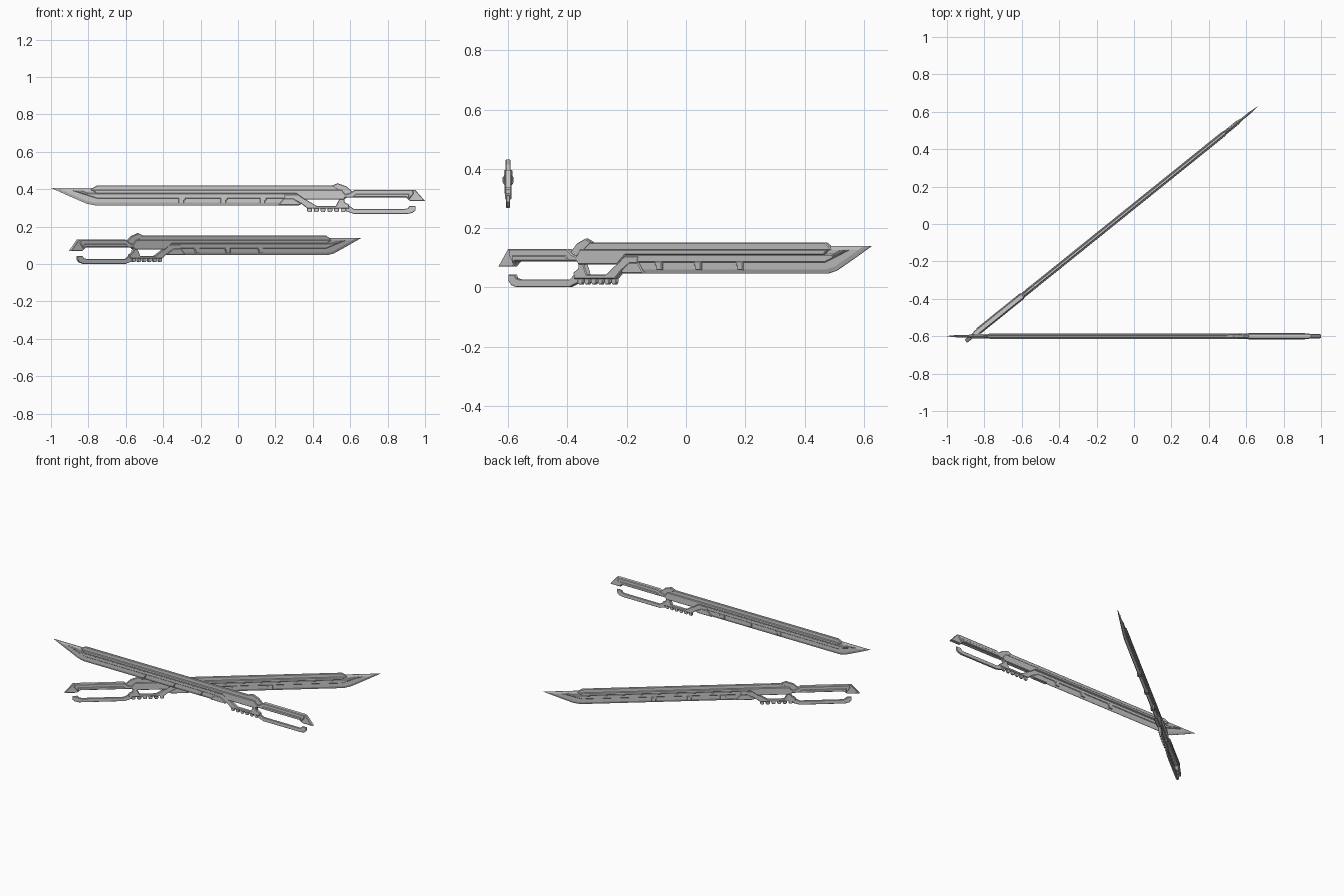
import bpy, bmesh
from math import atan2
from mathutils import Matrix

parts = []


def plate(name, pts, half, bevel=0.0, rise=None):
    """Flat part: a side profile (length from pommel, height), symmetric in thickness.
    Both faces get a sloped border 'bevel' wide and 'rise' high."""
    rise = bevel if rise is None else rise
    bm = bmesh.new()
    h = half - rise
    a = [bm.verts.new((u - 1, -h, z)) for u, z in pts]
    b = [bm.verts.new((u - 1, h, z)) for u, z in pts]
    caps = [bm.faces.new(a), bm.faces.new(b[::-1])]
    n = len(pts)
    for i in range(n):
        j = (i + 1) % n
        bm.faces.new((a[j], a[i], b[i], b[j]))
    bmesh.ops.recalc_face_normals(bm, faces=bm.faces[:])
    if bevel:
        bmesh.ops.inset_individual(bm, faces=caps, thickness=bevel, depth=rise,
                                   use_even_offset=True)
    me = bpy.data.meshes.new(name)
    bm.to_mesh(me)
    bm.free()
    parts.append((name, me))


# Thin sharpened blade with curved tip
plate("cutting_blade", [(.75, .047), (1.765, .047), (1.81, .056), (1.90, .095),
                        (1.96, .122), (2, .14), (1.70, .14), (.70, .115)],
      .006, .014, .0045)

# Narrow spine along the back of the blade
plate("blade_spine", [(.44, .125), (.49, .152), (1.755, .152), (1.778, .139), (1.79, .125)],
      .0075, .003)

# Thick main body and recessed centre panel
plate("blade_body", [(.435, .078), (.42, .098), (.445, .128), (1.78, .128),
                     (1.755, .110), (.69, .110), (.645, .078)], .0145, .003)
plate("centre_panel", [(.68, .112), (.73, .084), (1.755, .084), (1.80, .098),
                       (1.89, .127), (1.84, .127), (1.80, .112)], .0095, .003)
plate("panel_groove_rail", [(.68, .104), (1.80, .104), (1.87, .124), (1.86, .127),
                            (1.795, .109), (.68, .109)], .0115, .001)

# Lower edge trim and the clips on it
plate("lower_trim", [(.66, .054), (.705, .084), (.755, .084), (.785, .047), (.675, .047)],
      .012, .003)
for i, u in enumerate((.865, 1.075, 1.30)):
    plate(f"edge_clip_{i + 1}", [(u - .018, .087), (u + .018, .087), (u + .018, .058),
                                 (u - .010, .058), (u - .010, .072), (u - .018, .076)],
          .012, .002)

# Chevron guard behind the body
plate("guard_chevron", [(.40, .098), (.385, .118), (.42, .148), (.467, .165), (.50, .152),
                        (.455, .122), (.45, .09), (.435, .078)], .0085, .003)

# Lower guard frame with sloped strut, and its row of teeth
plate("lower_guard", [(.432, .084), (.456, .084), (.477, .044), (.58, .044), (.66, .092),
                      (.676, .106), (.756, .106), (.75, .081), (.708, .081), (.66, .054),
                      (.628, .029), (.408, .029), (.405, .05), (.43, .064)], .0105, .003)
for i in range(6):
    u = .437 + i * .036
    plate(f"guard_tooth_{i + 1}", [(u - .013, .031), (u + .013, .031), (u + .013, .017),
                                   (u + .007, .010), (u - .007, .010), (u - .013, .017)],
          .0065, .002)

# Upper grip, raised side band and pommel
plate("upper_grip", [(.065, .13), (.375, .13), (.402, .112), (.43, .104), (.43, .088),
                     (.10, .088), (.085, .078), (.06, .11)], .0145, .004)
plate("grip_band", [(.085, .108), (.37, .108), (.39, .09), (.10, .09), (.085, .082)],
      .0185, .003)
plate("pommel", [(0, .07), (.053, .13), (.09, .13), (.11, .088), (.10, .088), (.08, .07)],
      .011, .003)

# Hooked lower hand bar
plate("hand_bar", [(.05, .043), (.05, .022), (.065, .008), (.092, .001), (.38, .001),
                   (.425, .016), (.425, .044), (.405, .044), (.38, .027), (.112, .027),
                   (.092, .031), (.084, .043)], .0065, .002)

# Place the same blade twice: one low and diagonal, one higher and facing the other way
places = {
    "lower": Matrix.Translation((-.12, 0, 0)) @ Matrix.Rotation(atan2(.6275, .78), 4, 'Z'),
    "upper": Matrix.Translation((0, -.6, .267)) @ Matrix.Rotation(atan2(0, -1), 4, 'Z'),
}
for side, mat in places.items():
    for name, me in parts:
        ob = bpy.data.objects.new(f"{side}_{name}", me)
        ob.matrix_world = mat
        bpy.context.collection.objects.link(ob)
